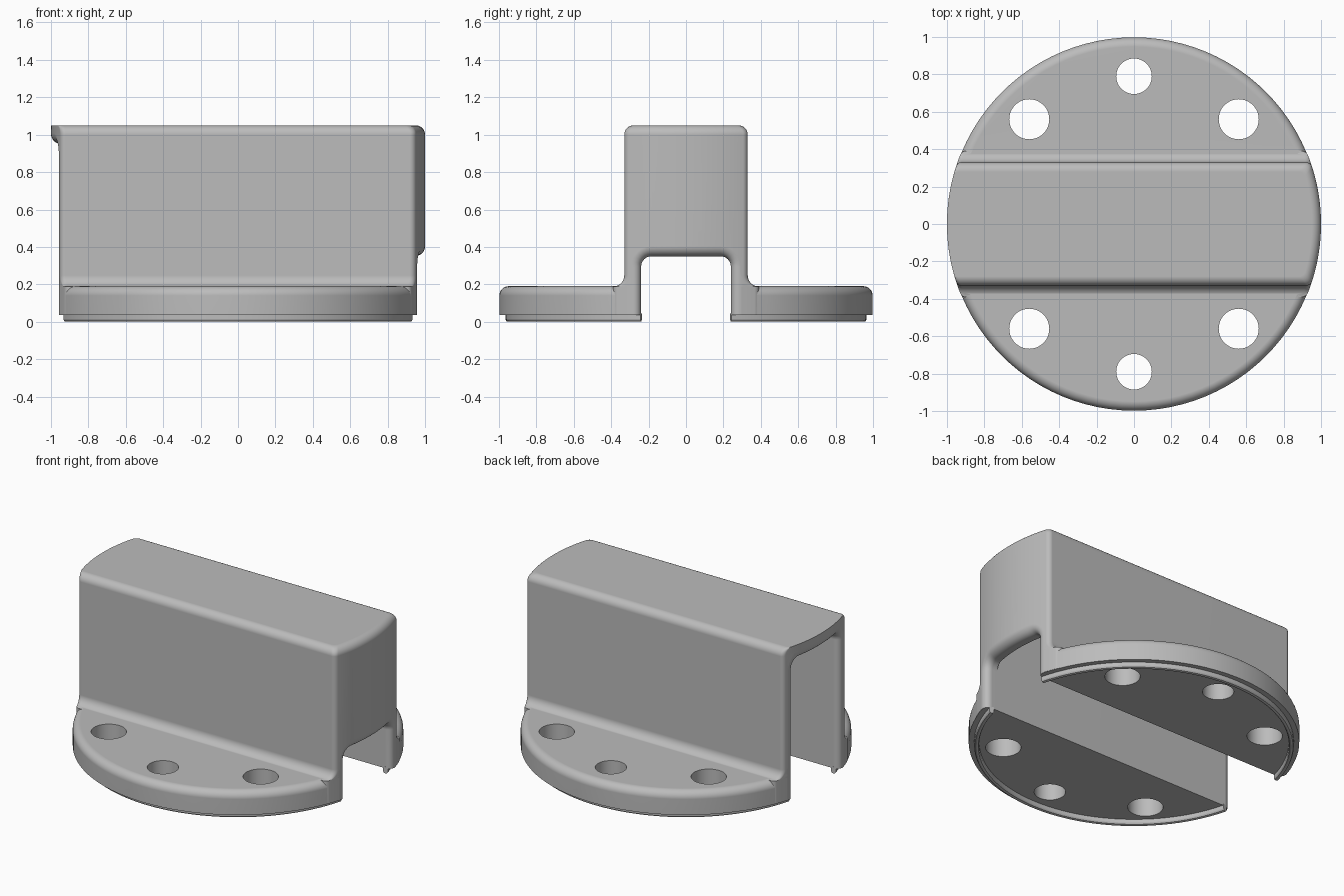
import bpy, bmesh
from math import sin, cos, pi, sqrt, atan2, asin

if "Cube" in bpy.data.objects:
    bpy.data.objects.remove(bpy.data.objects["Cube"])

grey = bpy.data.materials.new("plain grey")
grey.use_nodes = True
COLOUR = (0.5, 0.5, 0.5, 1)
grey.diffuse_color = COLOUR
grey.node_tree.nodes["Principled BSDF"].inputs["Base Color"].default_value = COLOUR

FLOOR, PLATE_TOP, TOP = 0.035, 0.19, 1.05
HALF, SLOT, ROUND = 0.33, 0.24, 0.055
STEPS = 8


def loft(name, loops, strip_caps=False, closed=False):
    """Skin a list of equal point loops into a solid object."""
    bm = bmesh.new()
    rings = [[bm.verts.new(p) for p in loop] for loop in loops]
    n = len(rings[0])
    pairs = list(zip(rings, rings[1:]))
    if closed:
        pairs.append((rings[-1], rings[0]))
    for a, b in pairs:
        for i in range(n):
            j = (i + 1) % n
            bm.faces.new((a[i], a[j], b[j], b[i]))
    if not closed:
        for ring in (rings[0], rings[-1]):
            if strip_caps:
                for i in range(n // 2 - 1):
                    bm.faces.new((ring[i], ring[i + 1], ring[n - 2 - i], ring[n - 1 - i]))
            else:
                bm.faces.new(ring)
    bmesh.ops.recalc_face_normals(bm, faces=bm.faces[:])
    mesh = bpy.data.meshes.new(name)
    bm.to_mesh(mesh)
    bm.free()
    mesh.materials.append(grey)
    ob = bpy.data.objects.new(name, mesh)
    bpy.context.collection.objects.link(ob)
    return ob


def circle(r, z, x=0, y=0, n=96):
    return [(x + r * cos(2 * pi * i / n), y + r * sin(2 * pi * i / n), z) for i in range(n)]


def block_outline(z, half, inset=0):
    """Plan of the block: straight sides, curved ends, rounded corners."""
    pts = []
    for side, radius, c in ((1, 1 - inset, 0.035), (-1, 1, 0.03)):
        xc = sqrt((radius - c) ** 2 - (half - c) ** 2)
        a = atan2(half - c, xc)
        quarter = [(radius * cos(a * i / 10), radius * sin(a * i / 10)) for i in range(11)]
        for i in range(1, 7):
            b = a + (pi / 2 - a) * i / 6
            quarter.append((xc + c * cos(b), half - c + c * sin(b)))
        whole = [(x, -y) for x, y in quarter[:0:-1]] + quarter
        pts += [(side * x, side * y, z) for x, y in whole]
    return pts


def arch(half, top, corner):
    """Arch section as (y, z) points, with a matching row along the bottom."""
    arc = [(half - corner + corner * cos(pi / 2 * i / 6),
            top - corner + corner * sin(pi / 2 * i / 6)) for i in range(7)]
    mid = [((half - corner) * (1 - i / 8), top) for i in range(1, 9)]
    right = arc + mid
    upper = right + [(-y, z) for y, z in right[-2::-1]]
    return upper + [(y, -0.1) for y, z in reversed(upper)]


def passage(name, top, side, start):
    """Cutter whose mouth flares out to round the edge of the opening."""
    section = arch(SLOT, top, ROUND)
    loops = [[(start(y), y, z) for y, z in section]]
    for i in range(STEPS + 1):
        a = pi / 2 * i / STEPS
        depth, flare = ROUND * (1 - sin(a)), ROUND * (1 - cos(a))
        loops.append([(side * (sqrt(1 - y * y) - depth), y, z)
                      for y, z in arch(SLOT + flare, top + flare, ROUND + flare)])
    loops.append([(side * 1.2, y, z) for x, y, z in loops[-1]])
    return loft(name, loops, strip_caps=True)


def combine(target, other, operation):
    mod = target.modifiers.new("combine", "BOOLEAN")
    mod.object, mod.operation, mod.solver = other, operation, "EXACT"
    bpy.context.view_layer.objects.active = target
    bpy.ops.object.modifier_apply(modifier=mod.name)
    bpy.data.objects.remove(other)


def smooth(ob):
    bpy.ops.object.select_all(action="DESELECT")
    ob.select_set(True)
    bpy.context.view_layer.objects.active = ob
    bpy.ops.object.shade_smooth_by_angle(angle=0.5)
    mod = ob.modifiers.new("even_shading", "WEIGHTED_NORMAL")
    mod.keep_sharp = True


quarter_turn = [pi / 2 * i / STEPS for i in range(STEPS + 1)]

# Round base plate with a rounded top rim
rim = 0.05
plate_loops = [circle(0.998, FLOOR)]
plate_loops += [circle(0.998 - rim * (1 - cos(a)), PLATE_TOP - rim + rim * sin(a))
                for a in quarter_turn]
housing = loft("housing", plate_loops)

# Tall block: flared foot, straight sides, rounded top
flare = 0.06
block_loops = [block_outline(FLOOR + 0.001, HALF + flare)]
block_loops += [block_outline(PLATE_TOP - 0.002 + flare * (1 - cos(a)),
                              HALF + flare * (1 - sin(a))) for a in quarter_turn]
block_loops += [block_outline(TOP - rim + rim * sin(a), HALF - rim * (1 - cos(a)),
                              rim * (1 - cos(a))) for a in quarter_turn]
combine(housing, loft("block", block_loops), "UNION")

# Inner cavity open at one end, and the low doorway at the other
combine(housing, passage("cavity", 0.95, -1, lambda y: sqrt(0.91 ** 2 - y * y)), "DIFFERENCE")
combine(housing, passage("doorway", 0.35, 1, lambda y: 0.3), "DIFFERENCE")

# Bolt holes
for sy in (-1, 1):
    for x, y, r in ((0, 0.79, 0.095), (-0.56, 0.56, 0.107), (0.56, 0.56, 0.107)):
        hole = loft("hole", [circle(r, z, x, sy * y, 48) for z in (-0.1, 0.4)])
        combine(housing, hole, "DIFFERENCE")
smooth(housing)

# Thin rounded lip under each half of the plate
lip_section = [(0.935, 0.045), (0.935, 0.012), (0.94, 0.003), (0.95, 0),
               (0.96, 0.003), (0.965, 0.012), (0.965, 0.045)]
begin = asin(SLOT / 0.95)
for name, turn in (("back_lip", 0), ("front_lip", pi)):
    loops = []
    for i in range(49):
        a = turn + begin + (pi - 2 * begin) * i / 48
        loops.append([(r * cos(a), r * sin(a), z) for r, z in lip_section])
    smooth(loft(name, loops))
